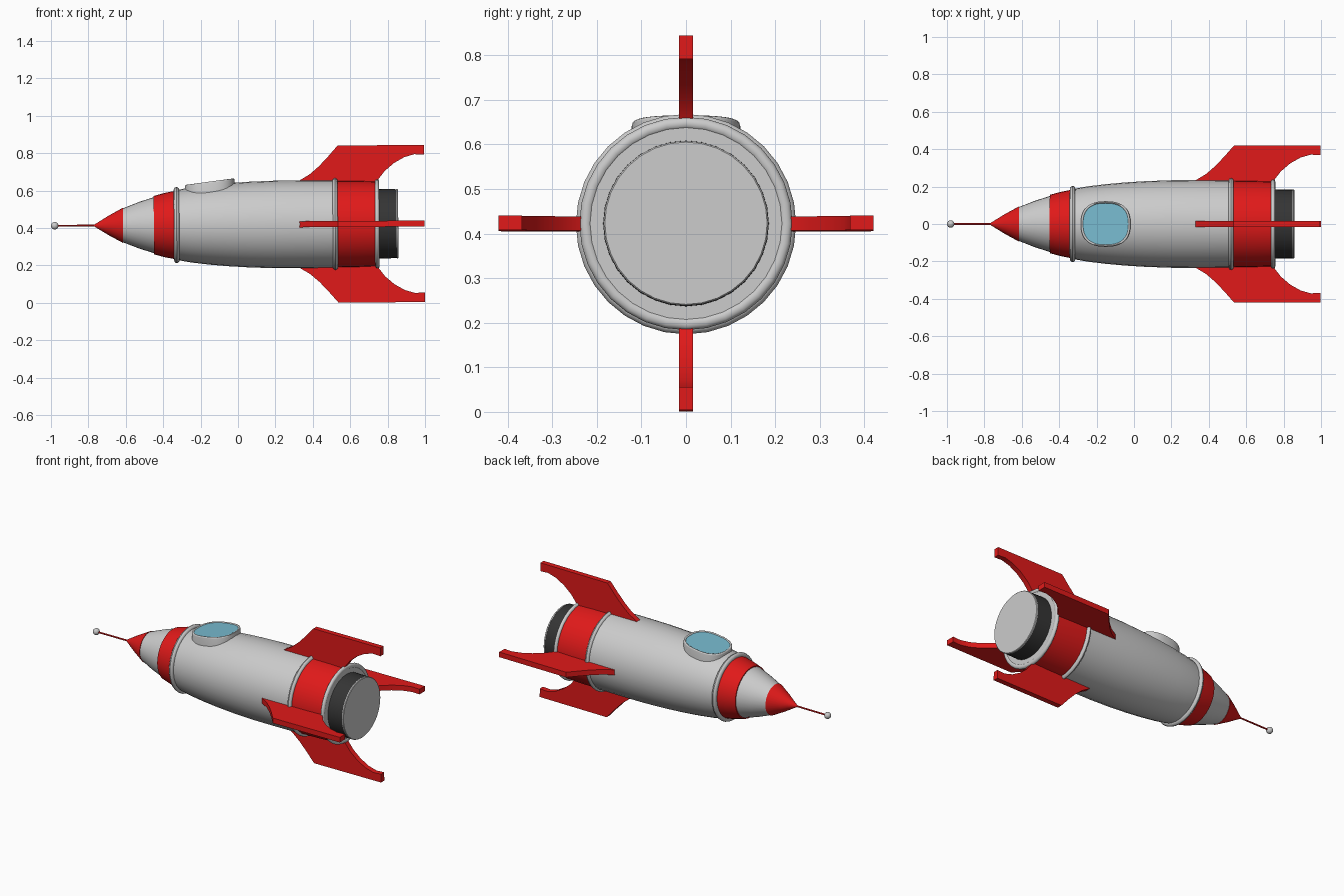
import bpy, bmesh
from math import cos, sin, pi, radians, copysign
from mathutils import Matrix

if "Cube" in bpy.data.objects:
    bpy.data.objects.remove(bpy.data.objects["Cube"])

SEG = 32
# rocket axis lies along x, pitched very slightly nose-down
FRAME = Matrix.Translation((0, 0, 0.418)) @ Matrix.Rotation(radians(-0.35), 4, 'Y')


def material(name, rgb):
    m = bpy.data.materials.new(name)
    m.diffuse_color = (*rgb, 1)
    m.use_nodes = True
    m.node_tree.nodes["Principled BSDF"].inputs["Base Color"].default_value = m.diffuse_color
    return m


RED = material("red_paint", (0.75, 0.01, 0.01))
DARK = material("dark_metal", (0.035, 0.035, 0.035))
GLASS = material("blue_glass", (0.19, 0.5, 0.63))


def finish(name, bm, mat=None, angle=35):
    bmesh.ops.recalc_face_normals(bm, faces=bm.faces)
    me = bpy.data.meshes.new(name)
    bm.to_mesh(me)
    bm.free()
    ob = bpy.data.objects.new(name, me)
    bpy.context.collection.objects.link(ob)
    ob.matrix_world = FRAME
    if mat:
        me.materials.append(mat)
    bpy.ops.object.select_all(action='DESELECT')
    ob.select_set(True)
    bpy.context.view_layer.objects.active = ob
    bpy.ops.object.shade_smooth_by_angle(angle=radians(angle))
    return ob


def loft(bm, rings, cap_start=True, cap_end=True, closed=False):
    loops = [[bm.verts.new(p) for p in ring] for ring in rings]
    pairs = list(zip(loops, loops[1:])) + ([(loops[-1], loops[0])] if closed else [])
    for a, b in pairs:
        n = len(a)
        for i in range(n):
            j = (i + 1) % n
            bm.faces.new((a[i], a[j], b[j], b[i]))
    if not closed:
        if cap_start:
            bm.faces.new(loops[0])
        if cap_end:
            bm.faces.new(loops[-1])


def lathe(name, profile, mat=None, closed=False, seg=SEG):
    bm = bmesh.new()
    rings = [[(x, r * cos(2 * pi * i / seg), r * sin(2 * pi * i / seg))
              for i in range(seg)] for x, r in profile]
    loft(bm, rings, closed=closed)
    return finish(name, bm, mat)


def hoop(name, x, r, half_w, half_h):
    # rounded band around the hull
    return lathe(name, [(x + half_w * cos(2 * pi * k / 12), r + half_h * sin(2 * pi * k / 12))
                        for k in range(12)], closed=True)


# nose sections
lathe("nose_tip", [(-0.77, 0.004), (-0.69, 0.053), (-0.615, 0.094)], RED)
lathe("nose_cone", [(-0.617, 0.09), (-0.53, 0.124), (-0.44, 0.153)])
lathe("nose_band", [(-0.45, 0.156), (-0.395, 0.171), (-0.335, 0.183)], RED)

# hull and tail
lathe("hull", [(-0.34, 0.184), (-0.31, 0.190), (-0.25, 0.201), (-0.15, 0.213), (-0.05, 0.222),
               (0.06, 0.229), (0.2, 0.234), (0.36, 0.235), (0.53, 0.234)])
lathe("tail_band", [(0.525, 0.232), (0.64, 0.231), (0.745, 0.227)], RED)
hoop("front_hoop", -0.328, 0.186, 0.015, 0.018)
hoop("middle_hoop", 0.52, 0.230, 0.014, 0.017)
hoop("rear_hoop", 0.744, 0.225, 0.012, 0.014)
lathe("tail_plate", [(0.735, 0.224), (0.752, 0.222)])

# engine
lathe("engine_collar", [(0.74, 0.186), (0.85, 0.184)], DARK)
lathe("engine_cap", [(0.848, 0.185), (0.854, 0.185), (0.857, 0.182)])

# antenna
lathe("antenna_rod", [(-0.98, 0.005), (-0.76, 0.005)], RED, seg=10)
bm = bmesh.new()
bmesh.ops.create_uvsphere(bm, u_segments=16, v_segments=10, radius=0.02,
                          matrix=Matrix.Translation((-0.98, 0, 0)))
finish("antenna_ball", bm)

# four swept fins
FIN = [(0.31, 0.215), (0.33, 0.234), (0.385, 0.267), (0.435, 0.310), (0.485, 0.363), (0.535, 0.420),
       (0.998, 0.420), (0.998, 0.368), (0.945, 0.371), (0.89, 0.355), (0.835, 0.324), (0.785, 0.281),
       (0.75, 0.236), (0.74, 0.205), (0.54, 0.205)]
for k, side in enumerate(("top", "left", "bottom", "right")):
    bm = bmesh.new()
    loft(bm, [[(x, y, r) for x, r in FIN] for y in (-0.016, 0.016)])
    bm.transform(Matrix.Rotation(k * pi / 2, 4, 'X'))
    finish(side + "_fin", bm, RED)


# cockpit window: rounded oval collar with a flat sloped top
def oval(scale, h, n=40):
    pts = []
    for i in range(n):
        c, s = cos(2 * pi * i / n), sin(2 * pi * i / n)
        u = copysign(abs(c) ** 0.8, c) * 0.133 * scale
        v = copysign(abs(s) ** 0.8, s) * 0.122 * scale
        pts.append((-0.15 + u, v, 0.231 + 0.13 * u + h))
    return pts


bm = bmesh.new()
loft(bm, [oval(1, -0.11), oval(1, -0.008), oval(0.985, -0.002), oval(0.955, 0),
          oval(0.92, -0.002), oval(0.90, -0.008), oval(0.90, -0.11)], closed=True)
finish("window_frame", bm, angle=50)
bm = bmesh.new()
loft(bm, [oval(0.91, -0.012), oval(0.91, -0.005)])
finish("window_glass", bm, GLASS)
